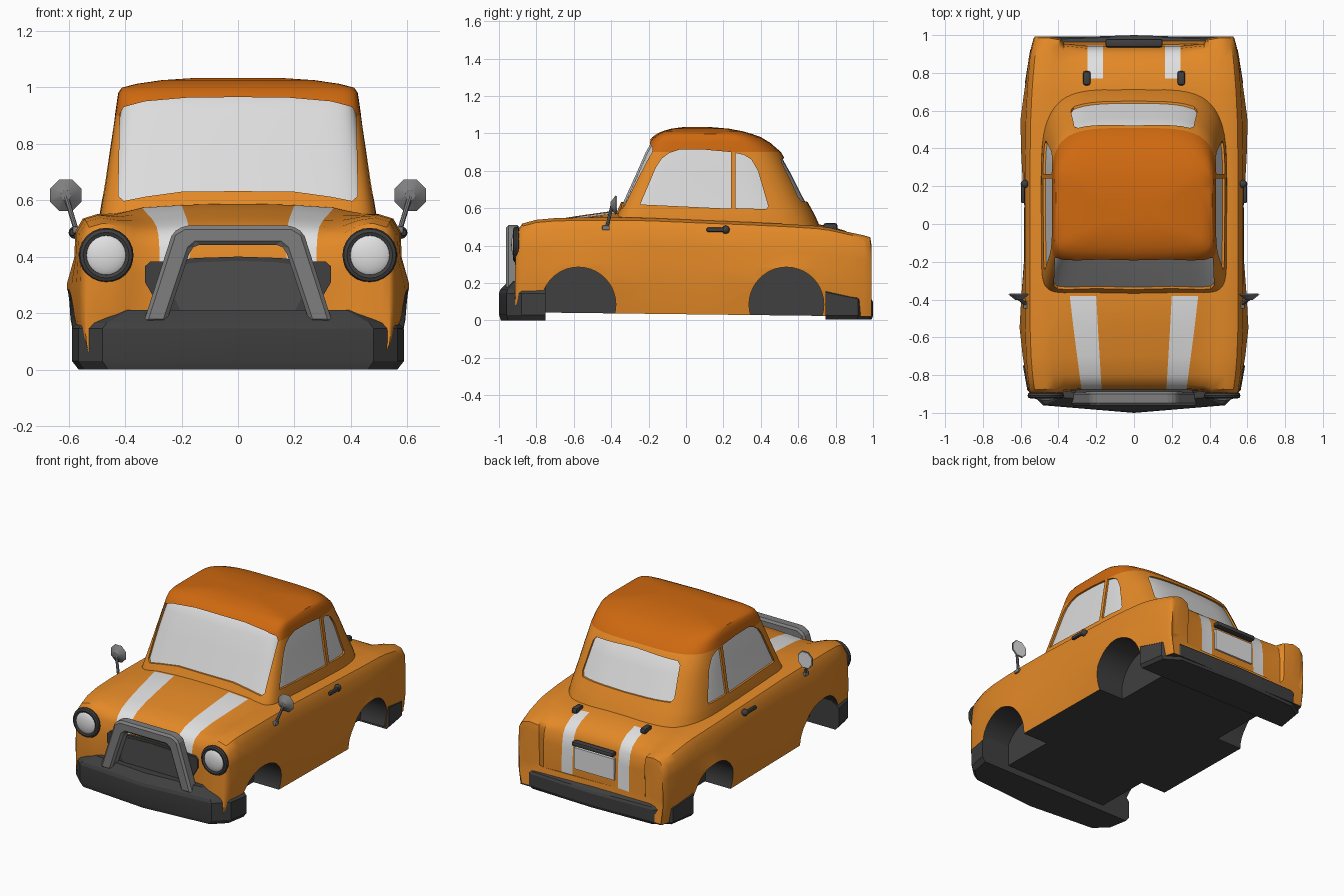
import bpy, bmesh, math
from mathutils import Vector

if "Cube" in bpy.data.objects:
    bpy.data.objects.remove(bpy.data.objects["Cube"])


def mat(name, r, g, b):
    m = bpy.data.materials.new(name)
    m.diffuse_color = (r, g, b, 1)
    m.use_nodes = True
    m.node_tree.nodes["Principled BSDF"].inputs["Base Color"].default_value = m.diffuse_color
    return m


ORANGE = mat("body orange", 0.77, 0.25, 0.02)
ROOF = mat("roof orange", 0.62, 0.14, 0.005)
WHITE = mat("white", 0.75, 0.75, 0.75)
GLASS = mat("window glass", 0.72, 0.72, 0.72)
DARK = mat("dark trim", 0.05, 0.05, 0.05)
GREY = mat("bar grey", 0.21, 0.21, 0.21)
GRILLE = mat("grille grey", 0.075, 0.075, 0.075)
SLOTS = [ORANGE, ROOF, WHITE, DARK]


def select(ob):
    bpy.ops.object.select_all(action='DESELECT')
    ob.select_set(True)
    bpy.context.view_layer.objects.active = ob


def smooth(ob, angle=35):
    select(ob)
    bpy.ops.object.shade_smooth_by_angle(angle=math.radians(angle))


def apply_mod(ob, kind, **kw):
    m = ob.modifiers.new(kind, kind)
    for k, v in kw.items():
        setattr(m, k, v)
    select(ob)
    bpy.ops.object.modifier_apply(modifier=m.name)


def loft(name, rings, mats, rule=None):
    """Skin closed rings of points and cap both ends; rule(i, j) gives a material index."""
    bm = bmesh.new()
    vs = [[bm.verts.new(p) for p in r] for r in rings]
    n = len(rings[0])
    for i in range(len(rings) - 1):
        for j in range(n):
            k = (j + 1) % n
            f = bm.faces.new((vs[i][j], vs[i][k], vs[i + 1][k], vs[i + 1][j]))
            f.material_index = rule(i, j) if rule else 0
    for i in (0, -1):
        f = bm.faces.new(vs[i])
        f.material_index = rule(len(rings) - 2 if i else 0, 0) if rule else 0
    bmesh.ops.recalc_face_normals(bm, faces=bm.faces)
    me = bpy.data.meshes.new(name)
    bm.to_mesh(me)
    bm.free()
    ob = bpy.data.objects.new(name, me)
    bpy.context.collection.objects.link(ob)
    for m in mats:
        me.materials.append(m)
    return ob


def cut(ob, cutter):
    cutter.hide_render = True
    apply_mod(ob, 'BOOLEAN', operation='DIFFERENCE', solver='EXACT', object=cutter)
    bpy.data.objects.remove(cutter)


def finish(name, m, bevel=0.0):
    ob = bpy.context.object
    ob.name = name
    ob.data.materials.append(m)
    if bevel:
        bpy.ops.object.transform_apply(location=False, rotation=False, scale=True)
        apply_mod(ob, 'BEVEL', width=bevel, segments=2)
    smooth(ob)
    return ob


def box(name, loc, size, m, bevel=0.0):
    bpy.ops.mesh.primitive_cube_add(size=1, location=loc)
    bpy.context.object.scale = size
    return finish(name, m, bevel)


def mirrored(half):
    """Close a half outline (x >= 0) with its mirror image."""
    return half + [(-p[0],) + tuple(p[1:]) for p in reversed(half) if p[0] > 1e-6]


# Lower body: stations are (y centre, y side, z centre, z side, half width)
STATIONS = [
    (-.88, -.915, .16, .20, .535), (-.88, -.912, .34, .38, .54), (-.872, -.90, .44, .48, .55),
    (-.85, -.875, .485, .518, .557), (-.80, -.80, .515, .538, .567), (-.7, -.7, .54, .547, .575),
    (-.55, -.55, .563, .55, .58), (-.38, -.38, .587, .55, .58), (-.2, -.2, .57, .548, .58),
    (.1, .1, .55, .535, .58), (.35, .35, .535, .525, .58), (.55, .55, .525, .515, .577),
    (.7, .7, .515, .505, .57), (.77, .77, .503, .495, .565), (.85, .88, .48, .47, .555),
    (.905, .95, .445, .455, .54), (.93, .985, .40, .445, .53), (.942, .992, .32, .40, .525),
    (.945, .98, .16, .18, .525)]


def body_ring(yc, ys, zc, zs, w):
    zb = 0.033 - 0.012 * yc
    k = min(1, max(0, (yc + .9) / .5))
    a, b = (.17 + .03 * k, .275 + .065 * k) if yc < 0 else (.165, .245)
    bulge = .026 * max(math.exp(-((yc - c) / .22) ** 2) for c in (-.53, .5))
    half = []
    for x, t in ((0, 0), (.09, 0), (a, 0), (b, 0), (.37, .25), (w - .14, .8), (w - .08, 1)):
        half.append((x, yc + (ys - yc) * t, (zc - .12 * x * x) * (1 - t) + zs * t))
    for x, f in ((w - .03, .97), (w - .004, .88), (w, .7), (w + bulge, .52),
                 (w + bulge * .8, .3), (w - .015, 0)):
        half.append((x, ys, zb + f * (zs - zb)))
    return mirrored(half)


def body_rule(i, j):
    if j == 12:
        return 3                                    # floor
    y = STATIONS[i][0]
    return 2 if j in (2, 22) and (y < -.39 or y > .76) else 0   # stripes


body = loft("body", [body_ring(*s) for s in STATIONS], SLOTS, body_rule)

# Wheel arches
for s in (-1, 1):
    for y in (-.575, .537):
        c = [[(s * x, y + .2 * math.cos(a), .085 + .2 * math.sin(a))
              for a in [math.tau * i / 40 for i in range(40)]] for x in (.38, .8)]
        cut(body, loft("arch_cutter", c, SLOTS, lambda i, j: 3))
smooth(body, 40)

# Cabin: layers are (z, front y, rear y, half width)
LAYERS = [(.47, -.40, .73, .497), (.55, -.384, .695, .49), (.58, -.37, .68, .485),
          (.67, -.33, .63, .47), (.78, -.28, .575, .454), (.9, -.227, .508, .436),
          (.95, -.205, .45, .429), (.98, -.18, .40, .424), (.998, -.155, .35, .412),
          (1.012, -.125, .30, .36), (1.025, -.08, .23, .27), (1.033, -.02, .14, .15)]


def cabin_ring(z, fy, ry, w, inset):
    ym, pts = .15 if z < 1.03 else .06, []
    for i in range(56):
        a = math.tau * i / 56
        c, s = math.cos(a), math.sin(a)
        n, length = (12, ym - fy - inset) if s < 0 else (4, ry - inset - ym)
        x = math.copysign(abs(c) ** (2 / n), c)
        y = math.copysign(abs(s) ** (2 / n), s) * length
        bow = .02 * x * x * min(1, max(0, -y / length)) if s < 0 else 0
        pts.append((x * (w - inset), ym + y + bow, z - inset * (z > .9)))
    return pts


cabin = loft("cabin", [cabin_ring(*l, 0) for l in LAYERS], SLOTS,
             lambda i, j: 1 if LAYERS[i][0] > .89 else 0)
glass = loft("window_glass", [cabin_ring(*l, .012) for l in LAYERS], [GLASS])
smooth(glass, 40)

# Window openings in the cabin, with the glass core showing through
windscreen = mirrored([(0, .632), (.2, .63), (.33, .612), (.405, .597), (.424, .615),
                       (.418, .905), (.405, .93), (.33, .95), (.18, .963), (0, .965)])
rear_window = mirrored([(0, .632), (.32, .637), (.335, .66), (.315, .84), (.295, .862), (0, .875)])
door_window = [(-.245, .62), (-.16, .82), (-.13, .865), (-.09, .895), (-.03, .915), (.1, .913),
               (.24, .9), (.24, .597)]
quarter_window = [(.265, .6), (.265, .895), (.31, .885), (.35, .86), (.385, .8), (.44, .61), (.43, .595)]
cut(cabin, loft("cutter", [[(x, -.37 + (z - .58) * .45 + d, z) for x, z in windscreen]
                           for d in (-.1, .075)], SLOTS))
cut(cabin, loft("cutter", [[(x, .66 - (z - .63) * .58 + d, z) for x, z in rear_window]
                           for d in (-.07, .1)], SLOTS))
for s in (-1, 1):
    for w in (door_window, quarter_window):
        cut(cabin, loft("cutter", [[(s * x, y, z) for y, z in w] for x in (.37, .6)], SLOTS))
smooth(cabin, 40)


# Bumpers: plan outline stacked in layers of (z, shrink)
def bumper(name, half, cy, layers, slope):
    plan = mirrored(half)
    rings = [[(x * (1 - s), cy + (y - cy) * (1 - s), z - (slope * abs(y - cy) if z > .06 else 0))
              for x, y in plan] for z, s in layers]
    smooth(loft(name, rings, [DARK]), 20)


bumper("front_bumper", [(0, -1), (.48, -.96), (.565, -.88), (.588, -.75)], -.75,
       [(0, .04), (.03, 0), (.145, 0), (.165, .03), (.21, .2)], 0)
bumper("rear_bumper", [(0, 1), (.45, .985), (.55, .92), (.578, .745)], .745,
       [(.005, .03), (.025, 0), (.15, 0), (.165, .03), (.19, .2)], .2)


# Grille and bull bar
def plate(name, pts, y0, y1, m):
    return loft(name, [[(x, y, z) for x, z in pts] for y in (y0, y1)], [m])


plate("grille_frame", mirrored([(0, .4), (.15, .395), (.27, .383), (.31, .383), (.33, .365),
                                (.33, .31), (.26, .19), (0, .19)]), -.80, -.893, DARK)
plate("grille", mirrored([(0, .385), (.14, .38), (.25, .365), (.25, .3), (.2, .205), (0, .205)]),
      -.82, -.897, GRILLE)
bar = plate("bull_bar", mirrored([(0, .51), (.19, .51), (.232, .485), (.335, .165), (.255, .165),
                                  (.168, .425), (.148, .442), (0, .442)]), -.962, -.888, GREY)
apply_mod(bar, 'BEVEL', width=.014, segments=1)

# Number plate, boot handle
box("rear_plate", (0, .948, .275), (.29, .016, .14), WHITE)
box("boot_handle", (0, .958, .378), (.3, .045, .03), DARK, .01)

for s in (-1, 1):
    # Headlights
    bpy.ops.mesh.primitive_torus_add(location=(s * .467, -.908, .405), rotation=(math.pi / 2, 0, 0),
                                     major_radius=.081, minor_radius=.016,
                                     major_segments=24, minor_segments=8)
    finish("headlight_rim", DARK)
    bpy.ops.mesh.primitive_uv_sphere_add(segments=24, ring_count=12, radius=.078,
                                         location=(s * .467, -.905, .405))
    bpy.context.object.scale = (1, .38, 1)
    finish("headlight_lens", WHITE)
    # Wing mirrors
    bpy.ops.mesh.primitive_cone_add(vertices=8, radius1=.06, radius2=.018, depth=.03,
                                    location=(s * .61, -.388, .617),
                                    rotation=(math.pi / 2, math.pi / 8, 0))
    finish("mirror_shell", GREY)
    bpy.ops.mesh.primitive_cylinder_add(vertices=8, radius=.052, depth=.006,
                                        location=(s * .61, -.371, .617),
                                        rotation=(math.pi / 2, math.pi / 8, 0))
    finish("mirror_glass", WHITE)
    p, q = Vector((s * .572, -.425, .49)), Vector((s * .61, -.395, .615))
    bpy.ops.mesh.primitive_cylinder_add(vertices=8, radius=.009, depth=(q - p).length,
                                        location=(p + q) / 2,
                                        rotation=(q - p).to_track_quat('Z', 'Y').to_euler())
    finish("mirror_stem", GREY)
    box("mirror_foot", (s * .572, -.428, .495), (.03, .04, .025), GREY, .006)
    # Door handles and boot hinges
    box("door_handle", (s * .587, .165, .485), (.02, .11, .024), DARK, .008)
    bpy.ops.mesh.primitive_uv_sphere_add(segments=12, ring_count=8, radius=.022,
                                         location=(s * .578, .212, .485))
    finish("handle_button", DARK)
    box("boot_hinge", (s * .25, .772, .5), (.04, .075, .04), DARK, .012)
